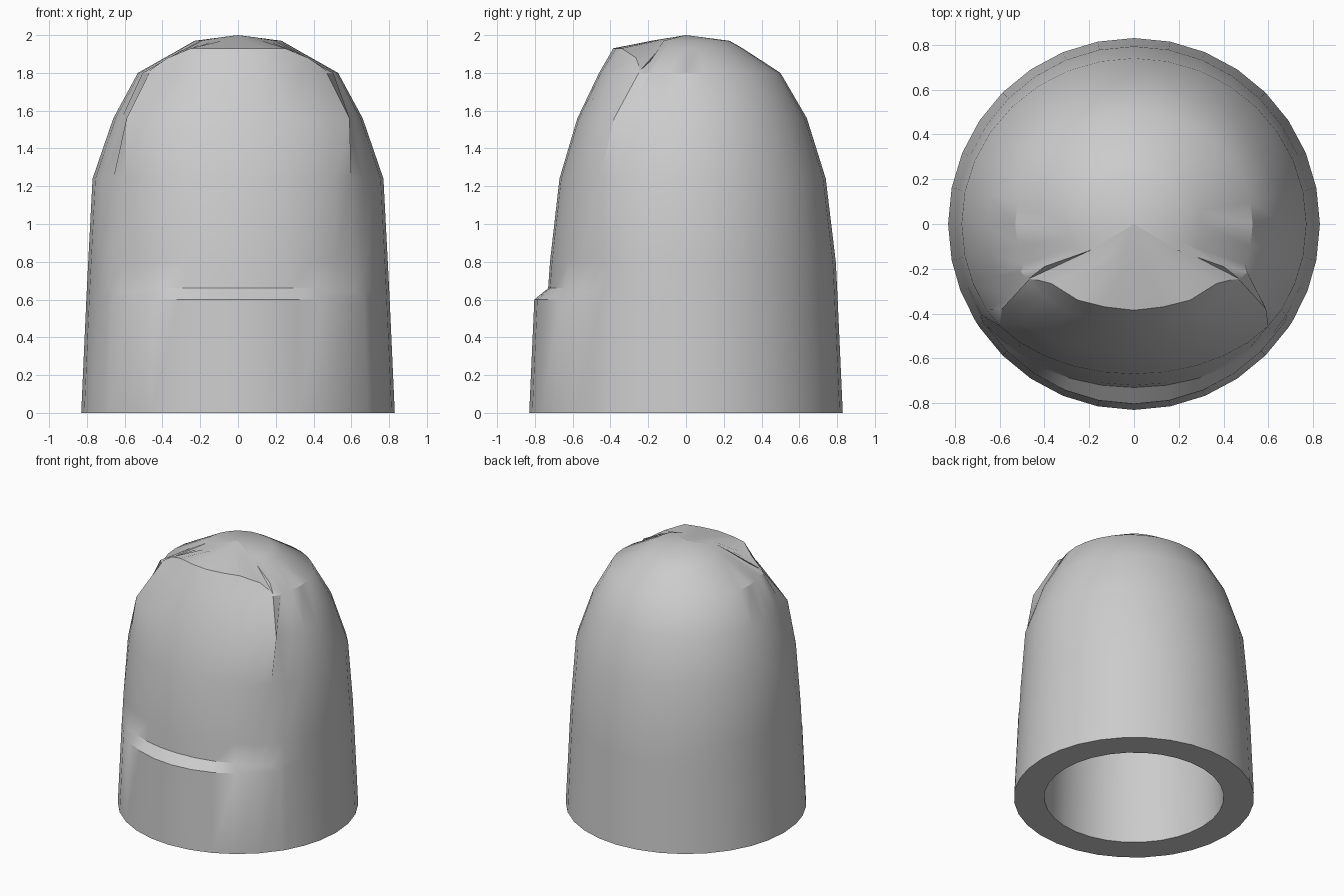
import bpy, bmesh
from math import sin, cos, radians

if "Cube" in bpy.data.objects:
    bpy.data.objects.remove(bpy.data.objects["Cube"])

skin = bpy.data.materials.new("plain grey")
skin.use_nodes = True
skin.diffuse_color = (0.6, 0.6, 0.6, 1)
skin.node_tree.nodes["Principled BSDF"].inputs["Base Color"].default_value = (0.6, 0.6, 0.6, 1)

STEP = 11.25
# Columns: nail columns -5..5, a groove border on each side, then the round back
side = [(k, k * STEP) for k in range(1, 6)] + [("border", 59), (6, 69)]
side += [(k, k * STEP) for k in range(7, 16)]
columns = [(0, 0)] + side + [(16, 180)] + [(k if k == "border" else -k, -a) for k, a in reversed(side)]

# Body rings: height, half width, half depth
body = [(0, .83, .83), (.6, .803, .803), (.66, .8, .8), (.8, .793, .793), (1.24, .77, .74),
        (1.56, .66, .64), (1.8, .53, .5), (1.93, .3, .3), (1.97, .23, .23)]
# Nail plate per height: middle y, edge y, edge x
nail = {.66: (-.73, -.49, .62), .8: (-.72, -.47, .605), 1.24: (-.67, -.455, .6),
        1.56: (-.575, -.38, .59), 1.8: (-.46, -.25, .47)}
# Free edge of the nail, from the middle outwards
rim = [(0, -.385, 1.93), (.13, -.37, 1.93), (.25, -.34, 1.93),
       (.37, -.265, 1.88), (.43, -.25, 1.84), (.47, -.245, 1.81)]


def body_point(ring, key, angle):
    z, rx, ry = ring
    a = radians(angle)
    s = 1 if angle >= 0 else -1
    x, y = rx * sin(a), -ry * cos(a)
    if key == "border" and z == 1.8:
        return s * .505, -.215, z
    if key == "border" and z == 1.93:
        return s * .4, -.19, 1.86
    if key == "border" or abs(key) > 5:
        return x, y, z
    if z == 1.93:
        px, py, pz = rim[abs(key)]
        return s * px, py, pz
    if z == 1.97:
        return x, y * .8, z
    if z in nail:
        mid, edge, half = nail[z]
        end = radians(5 * STEP)
        t = (cos(a) - cos(end)) / (1 - cos(end))
        drop = .02 if z == .66 and abs(key) > 3 else 0
        return half * sin(a) / sin(end), edge + (mid - edge) * t, z - drop
    return x, y, z


def bridge(bm, low, high, flip=False):
    n = len(low)
    for i in range(n):
        j = (i + 1) % n
        f = [low[i], low[j], high[j], high[i]]
        bm.faces.new(f[::-1] if flip else f)


def cap(bm, ring, tip, flip=False):
    for i in range(len(ring)):
        f = [ring[i], ring[(i + 1) % len(ring)], tip]
        bm.faces.new(f[::-1] if flip else f)


bm = bmesh.new()
# Outer shell with recessed nail
outer = [[bm.verts.new(body_point(r, k, a)) for k, a in columns] for r in body]
for low, high in zip(outer, outer[1:]):
    bridge(bm, low, high)
cap(bm, outer[-1], bm.verts.new((0, 0, 2)))

# Hollow inside and flat bottom rim
cavity = [(0, .62), (.75, .6), (1.2, .56), (1.5, .46), (1.7, .3)]
inner = [[bm.verts.new((r * sin(radians(a)), -r * cos(radians(a)), z)) for _, a in columns]
         for z, r in cavity]
bridge(bm, outer[0], inner[0], True)
for low, high in zip(inner, inner[1:]):
    bridge(bm, low, high, True)
cap(bm, inner[-1], bm.verts.new((0, 0, 1.78)), True)
bmesh.ops.recalc_face_normals(bm, faces=bm.faces)

mesh = bpy.data.meshes.new("hollow_fingertip")
bm.to_mesh(mesh)
bm.free()
mesh.materials.append(skin)
obj = bpy.data.objects.new("hollow_fingertip", mesh)
bpy.context.collection.objects.link(obj)
bpy.ops.object.select_all(action="DESELECT")
obj.select_set(True)
bpy.context.view_layer.objects.active = obj
bpy.ops.object.shade_smooth_by_angle(angle=radians(32))
